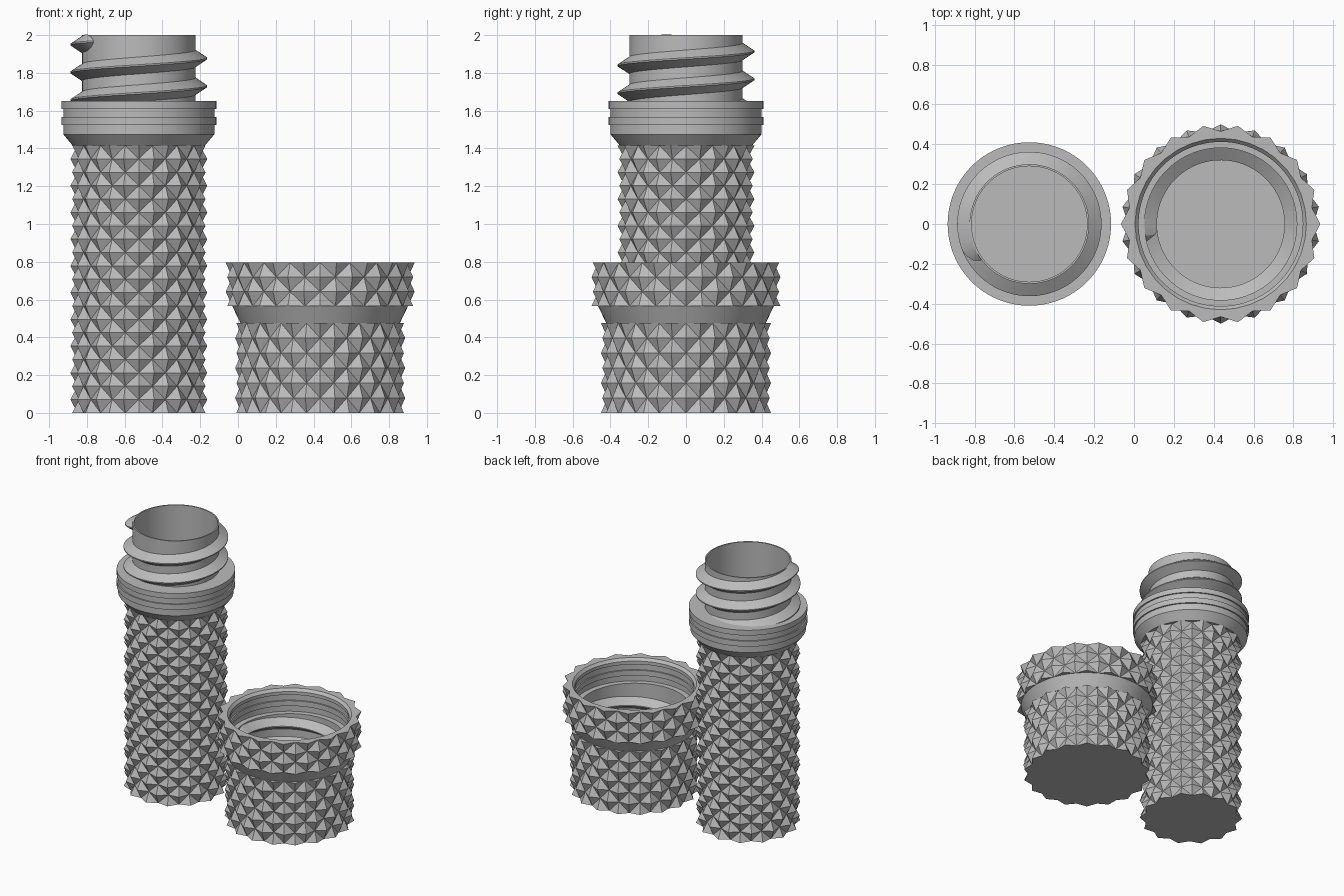
import bpy, bmesh, math

cube = bpy.data.objects.get("Cube")
if cube:
    bpy.data.objects.remove(cube, do_unlink=True)

grey = bpy.data.materials.new("plain_grey")
grey.use_nodes = True
GREY = (0.5, 0.5, 0.5, 1)
grey.diffuse_color = GREY
grey.node_tree.nodes["Principled BSDF"].inputs["Base Color"].default_value = GREY

BODY_X, LID_X = -0.525, 0.435
PITCH = 0.147


def finish(name, bm, x, smooth=True):
    mesh = bpy.data.meshes.new(name)
    bm.to_mesh(mesh)
    bm.free()
    mesh.materials.append(grey)
    ob = bpy.data.objects.new(name, mesh)
    bpy.context.collection.objects.link(ob)
    ob.location.x = x
    if smooth:
        bpy.ops.object.select_all(action='DESELECT')
        ob.select_set(True)
        bpy.context.view_layer.objects.active = ob
        bpy.ops.object.shade_smooth_by_angle(angle=math.radians(25))
    return ob


def polar(bm, r, a, z):
    return bm.verts.new((r * math.cos(a), r * math.sin(a), z))


def turned(name, profile, x, sides=96):
    """Revolve an (r, z) profile; r = 0 closes the surface at the axis."""
    bm = bmesh.new()
    rings = []
    for r, z in profile:
        if r == 0:
            rings.append([bm.verts.new((0, 0, z))] * sides)
        else:
            rings.append([polar(bm, r, math.tau * i / sides, z) for i in range(sides)])
    for low, high in zip(rings, rings[1:]):
        for i in range(sides):
            k = (i + 1) % sides
            corners = list(dict.fromkeys((low[i], low[k], high[k], high[i])))
            bm.faces.new(corners)
    return finish(name, bm, x)


def knurl(name, x, z0, z1, peak, valley, cols, rows, cap=False, parity=1):
    """Sleeve of staggered diamond pyramids."""
    bm = bmesh.new()
    grid = []
    for j in range(rows + 1):
        z = z0 + (z1 - z0) * j / rows
        grid.append([polar(bm, peak if (i + j) % 2 == parity else valley,
                           math.tau * i / cols, z) for i in range(cols)])
    for j in range(rows):
        for i in range(cols):
            k = (i + 1) % cols
            a, b, c, d = grid[j][i], grid[j][k], grid[j + 1][k], grid[j + 1][i]
            # split each cell between its two valleys
            if (i + j) % 2 == parity:
                bm.faces.new((a, b, d))
                bm.faces.new((b, c, d))
            else:
                bm.faces.new((a, b, c))
                bm.faces.new((a, c, d))
    if cap:
        bm.faces.new(grid[0][::-1])
    return finish(name, bm, x, smooth=False), [v.co.copy() for v in bpy.data.meshes[name].vertices[-cols:]]


def thread(name, x, root, crest, start, end, z_end, half, taper=14):
    """Helical ridge with a triangular section and tapered ends (degrees)."""
    bm = bmesh.new()
    steps = int((end - start) / 4)
    rows = []
    for s in range(steps + 1):
        deg = start + (end - start) * s / steps
        t = min(1, (deg - start) / taper, (end - deg) / taper)
        f = math.sqrt(max(t, 0)) * 0.9 + 0.1
        z = z_end - PITCH * (end - deg) / 360
        a = math.radians(deg)
        tip = root + (crest - root) * f
        rows.append([polar(bm, root, a, z - half * f), polar(bm, tip, a, z - 0.004),
                     polar(bm, tip, a, z + 0.004), polar(bm, root, a, z + half * f)])
    for p, q in zip(rows, rows[1:]):
        for i in range(3):
            bm.faces.new((p[i], q[i], q[i + 1], p[i + 1]))
    bm.faces.new(rows[0])
    bm.faces.new(rows[-1][::-1])
    bmesh.ops.recalc_face_normals(bm, faces=bm.faces)
    if crest < root:
        # the ridge inside the lid faces the axis
        side = bm.faces[:][1]
        c = side.calc_center_median()
        if side.normal.x * c.x + side.normal.y * c.y > 0:
            bmesh.ops.reverse_faces(bm, faces=bm.faces)
    return finish(name, bm, x)


# Container: gripped body, collar with grooves, threaded neck, hollow inside
knurl("body_grip", BODY_X, 0, 1.415, 0.362, 0.325, 28, 20, cap=True)
turned("collar_and_neck", [
    (0.325, 1.415), (0.35, 1.415), (0.4, 1.475), (0.4, 1.525), (0.41, 1.525), (0.41, 1.567),
    (0.4, 1.567), (0.4, 1.61), (0.41, 1.61), (0.41, 1.65), (0.3, 1.65),
    (0.3, 2.0), (0.29, 2.0), (0.29, 0.06), (0, 0.06)], BODY_X)
thread("neck_thread", BODY_X, 0.298, 0.362, 56, 937, 1.965, 0.046)

# Lid: two gripped bands joined by a smooth flare
knurl("lid_lower_grip", LID_X, 0, 0.475, 0.45, 0.415, 36, 6, cap=True)
turned("lid_flare", [(0.41, 0.475), (0.422, 0.475), (0.465, 0.565), (0.46, 0.565)], LID_X)
band, rim_edge = knurl("lid_upper_grip", LID_X, 0.565, 0.795, 0.5, 0.465, 36, 3)

# Rim face, from the zigzag edge of the upper grip to the round opening
bm = bmesh.new()
outer = [bm.verts.new(co) for co in rim_edge]
inner = [polar(bm, 0.43, math.tau * i / 36, 0.795) for i in range(36)]
for i in range(36):
    k = (i + 1) % 36
    bm.faces.new((outer[i], outer[k], inner[k], inner[i]))
finish("lid_rim", bm, LID_X)

# Underside ledges that close the zigzag ends of the grips
for name, x, z, r0, r1, cols, parity, up in (
        ("body_grip_top", BODY_X, 1.415, 0.3, (0.325, 0.362), 28, 1, True),
        ("lid_lower_grip_top", LID_X, 0.475, 0.4, (0.415, 0.45), 36, 1, True),
        ("lid_upper_grip_base", LID_X, 0.565, 0.4, (0.465, 0.5), 36, 1, False)):
    bm = bmesh.new()
    out = [polar(bm, r1[i % 2 == parity], math.tau * i / cols, z) for i in range(cols)]
    inn = [polar(bm, r0, math.tau * i / cols, z) for i in range(cols)]
    for i in range(cols):
        k = (i + 1) % cols
        ring = (out[i], out[k], inn[k], inn[i])
        bm.faces.new(ring if up else ring[::-1])
    finish(name, bm, x, smooth=False)

# Lid inside: grooved collar seat, threaded bore, floor
turned("lid_inside", [
    (0.43, 0.795), (0.412, 0.775), (0.412, 0.75), (0.422, 0.75), (0.422, 0.705),
    (0.412, 0.705), (0.412, 0.665), (0.422, 0.665), (0.422, 0.62), (0.382, 0.62),
    (0.382, 0.2), (0, 0.2)], LID_X)
thread("lid_thread", LID_X, 0.384, 0.32, -527, 193, 0.575, 0.046, taper=6)
